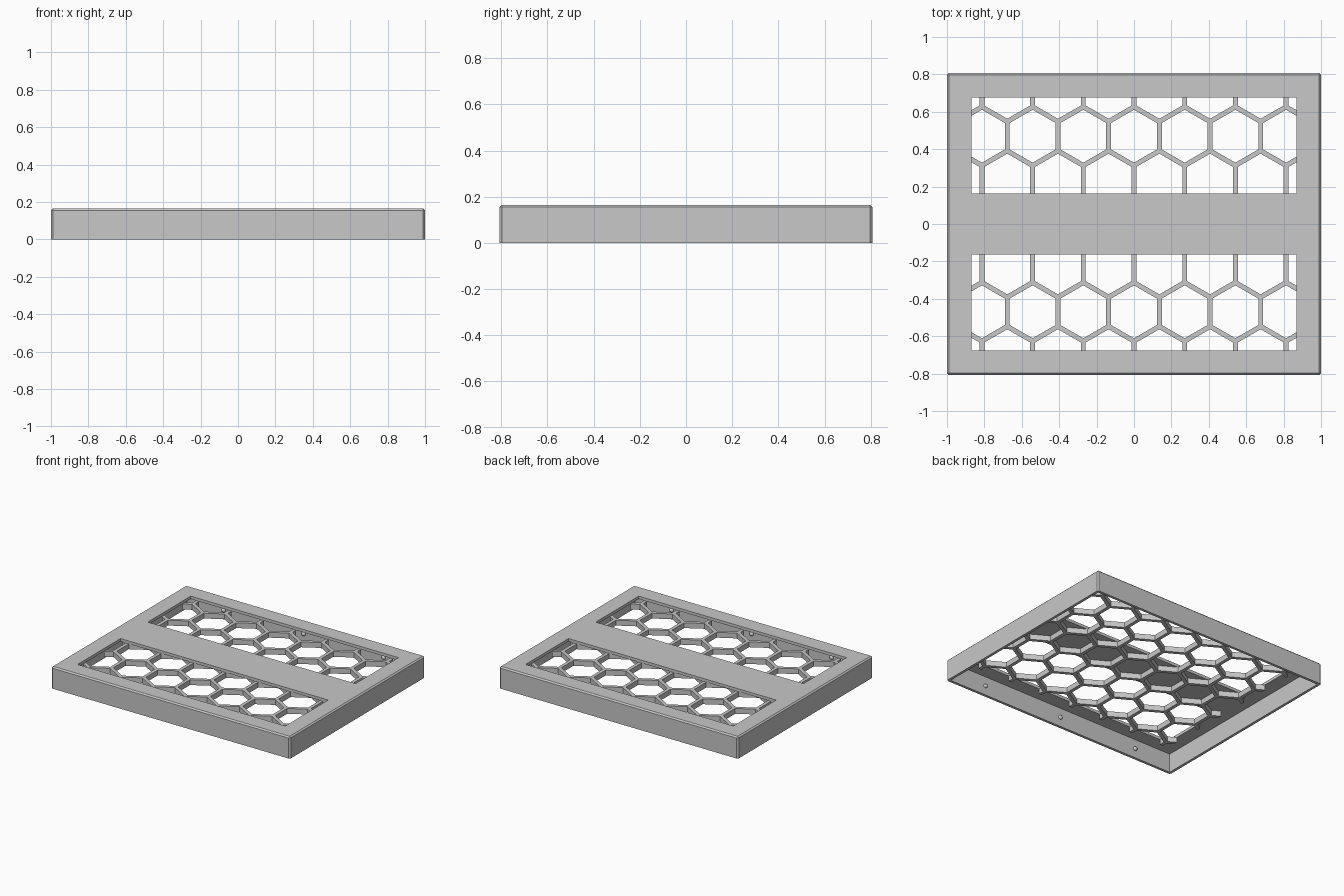
import bpy, bmesh, math
from mathutils import Matrix

if "Cube" in bpy.data.objects:
    bpy.data.objects.remove(bpy.data.objects["Cube"])

W, D, H = 2.0, 1.614, 0.165      # outer size
WALL, PLATE = 0.02, 0.022        # shell thicknesses
PITCH, STRUT = 0.271, 0.026      # honeycomb spacing and bar width
OPEN_X, OPEN_IN, OPEN_OUT = 0.87, 0.163, 0.677

grey = bpy.data.materials.new("light_grey")
grey.use_nodes = True
colour = (0.58, 0.58, 0.58, 1)
grey.diffuse_color = colour
grey.node_tree.nodes["Principled BSDF"].inputs["Base Color"].default_value = colour


def add_box(bm, x, y, z):
    """Box from (min, max) pairs."""
    size = [b - a for a, b in (x, y, z)]
    mid = [(a + b) / 2 for a, b in (x, y, z)]
    m = Matrix.Translation(mid) @ Matrix.Diagonal((*size, 1))
    bmesh.ops.create_cube(bm, size=1, matrix=m)


def finish(bm, name):
    mesh = bpy.data.meshes.new(name)
    bm.to_mesh(mesh)
    bm.free()
    mesh.materials.append(grey)
    obj = bpy.data.objects.new(name, mesh)
    bpy.context.collection.objects.link(obj)
    return obj


def carve(obj, cutter):
    mod = obj.modifiers.new("carve", "BOOLEAN")
    mod.operation, mod.solver, mod.object = "DIFFERENCE", "EXACT", cutter
    cutter.hide_render = True
    bpy.context.view_layer.objects.active = obj
    bpy.ops.object.modifier_apply(modifier=mod.name)
    bpy.data.objects.remove(cutter)


# Lid shell: chamfered top and corner edges, hollow underneath, two windows
bm = bmesh.new()
add_box(bm, (-W / 2, W / 2), (-D / 2, D / 2), (0, H))
edges = [e for e in bm.edges if max(v.co.z for v in e.verts) > H / 2]
bmesh.ops.bevel(bm, geom=edges, offset=0.01, segments=1, affect="EDGES")
lid = finish(bm, "lid_shell")

bm = bmesh.new()
ix, iy = W / 2 - WALL, D / 2 - WALL
add_box(bm, (-ix, ix), (-iy, iy), (-0.1, H - PLATE))
carve(lid, finish(bm, "hollow_cutter"))

bm = bmesh.new()
for lo, hi in ((OPEN_IN, OPEN_OUT), (-OPEN_OUT, -OPEN_IN)):
    add_box(bm, (-OPEN_X, OPEN_X), (lo, hi), (0.05, H + 0.1))
carve(lid, finish(bm, "window_cutter"))

# Honeycomb grille under the top plate, running beneath the middle band
bm = bmesh.new()
add_box(bm, (-OPEN_X, OPEN_X), (-OPEN_OUT, OPEN_OUT), (H - PLATE - 0.04, H - PLATE))
grille = finish(bm, "honeycomb_grille")

bm = bmesh.new()
radius = (PITCH - STRUT) / math.sqrt(3)
for row in range(-3, 4):
    for col in range(-4, 5):
        x = (col + 0.5 * (row % 2)) * PITCH
        y = row * PITCH * math.sqrt(3) / 2
        bmesh.ops.create_cone(bm, cap_ends=True, segments=6, radius1=radius,
                              radius2=radius, depth=0.4,
                              matrix=Matrix.Translation((x, y, H / 2)))
carve(grille, finish(bm, "cell_cutter"))

# Snap bumps on the inside of the long walls
bm = bmesh.new()
for side in (-1, 1):
    for x in (-0.67, 0, 0.67):
        bmesh.ops.create_uvsphere(bm, u_segments=16, v_segments=8, radius=0.016,
                                  matrix=Matrix.Translation((x, side * iy, 0.07)))
bumps = finish(bm, "snap_bumps")
for p in bumps.data.polygons:
    p.use_smooth = True
